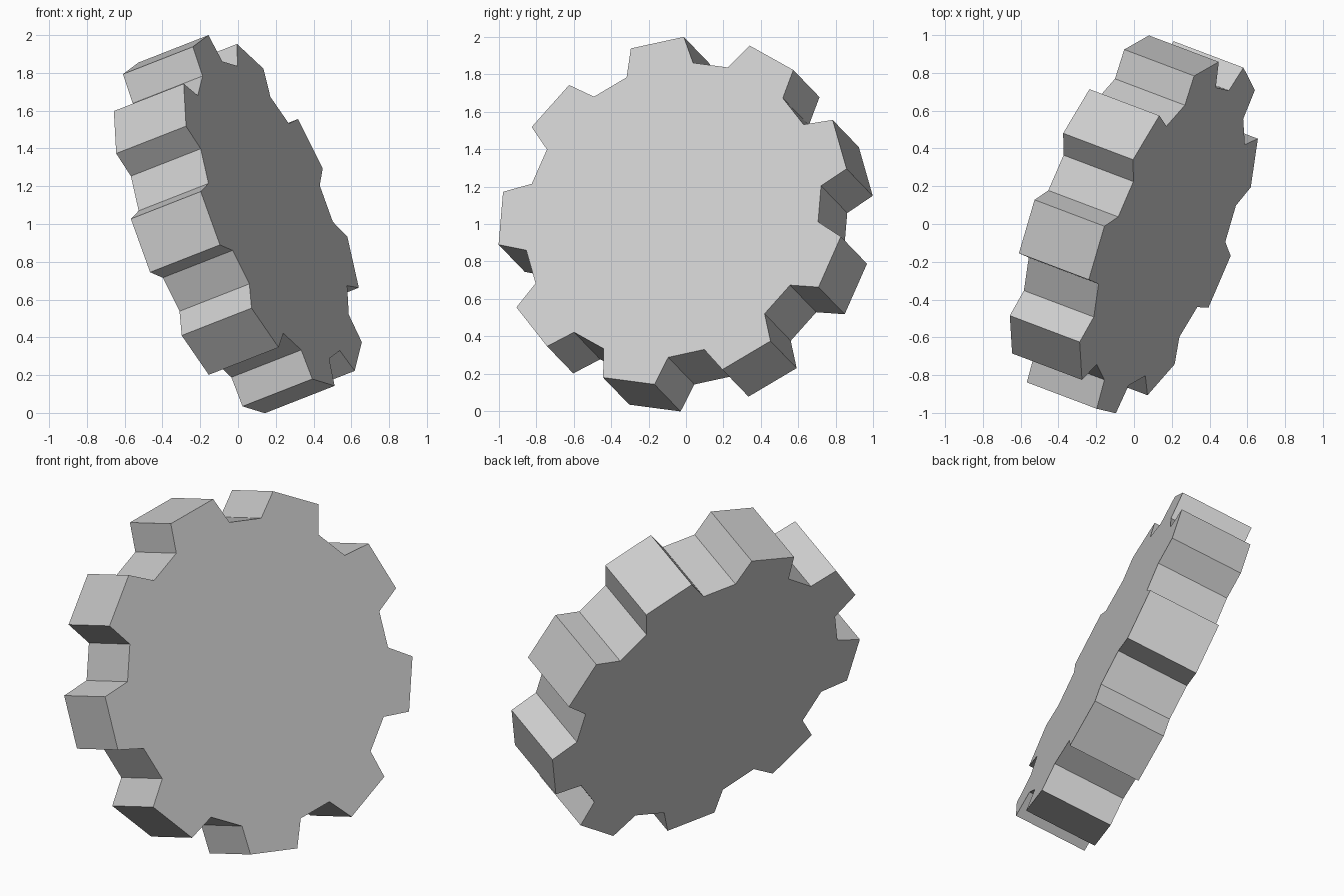
import bpy, math
from mathutils import Vector

if "Cube" in bpy.data.objects:
    bpy.data.objects.remove(bpy.data.objects["Cube"])

TEETH = 9
TIP_R, ROOT_R = 0.99, 0.84           # outer and root radius
TIP_HALF, ROOT_HALF = 8.75, 13.0     # half tooth widths in degrees
PHASE = -12.6                        # angle of the first tooth from "up"
THICK = 0.421

# Tilted frame of the gear: axis, up and side directions in its plane
axis = Vector((0.878, -0.332, 0.344)).normalized()
up = (Vector((0, 0, 1)) - axis * axis.z).normalized()
side = up.cross(axis)
centre = Vector((0, 0, 1))

# Toothed outline
outline = []
for i in range(TEETH):
    a = PHASE + i * 360 / TEETH
    for r, off in ((ROOT_R, -ROOT_HALF), (TIP_R, -TIP_HALF),
                   (TIP_R, TIP_HALF), (ROOT_R, ROOT_HALF)):
        t = math.radians(a + off)
        outline.append(centre + up * (r * math.cos(t)) + side * (r * math.sin(t)))

# Two flat discs joined by side walls
n = len(outline)
half = axis * THICK / 2
verts = [p + half for p in outline] + [p - half for p in outline]
faces = [tuple(range(n - 1, -1, -1)), tuple(range(n, 2 * n))]
faces += [(i, (i + 1) % n, n + (i + 1) % n, n + i) for i in range(n)]

mesh = bpy.data.meshes.new("gear_wheel")
mesh.from_pydata([tuple(v) for v in verts], [], faces)
mesh.validate()
mesh.update()

# Plain grey metal
grey = bpy.data.materials.new("light grey")
grey.diffuse_color = (0.6, 0.6, 0.6, 1)
grey.use_nodes = True
grey.node_tree.nodes["Principled BSDF"].inputs["Base Color"].default_value = grey.diffuse_color
mesh.materials.append(grey)

gear = bpy.data.objects.new("gear_wheel", mesh)
bpy.context.collection.objects.link(gear)
